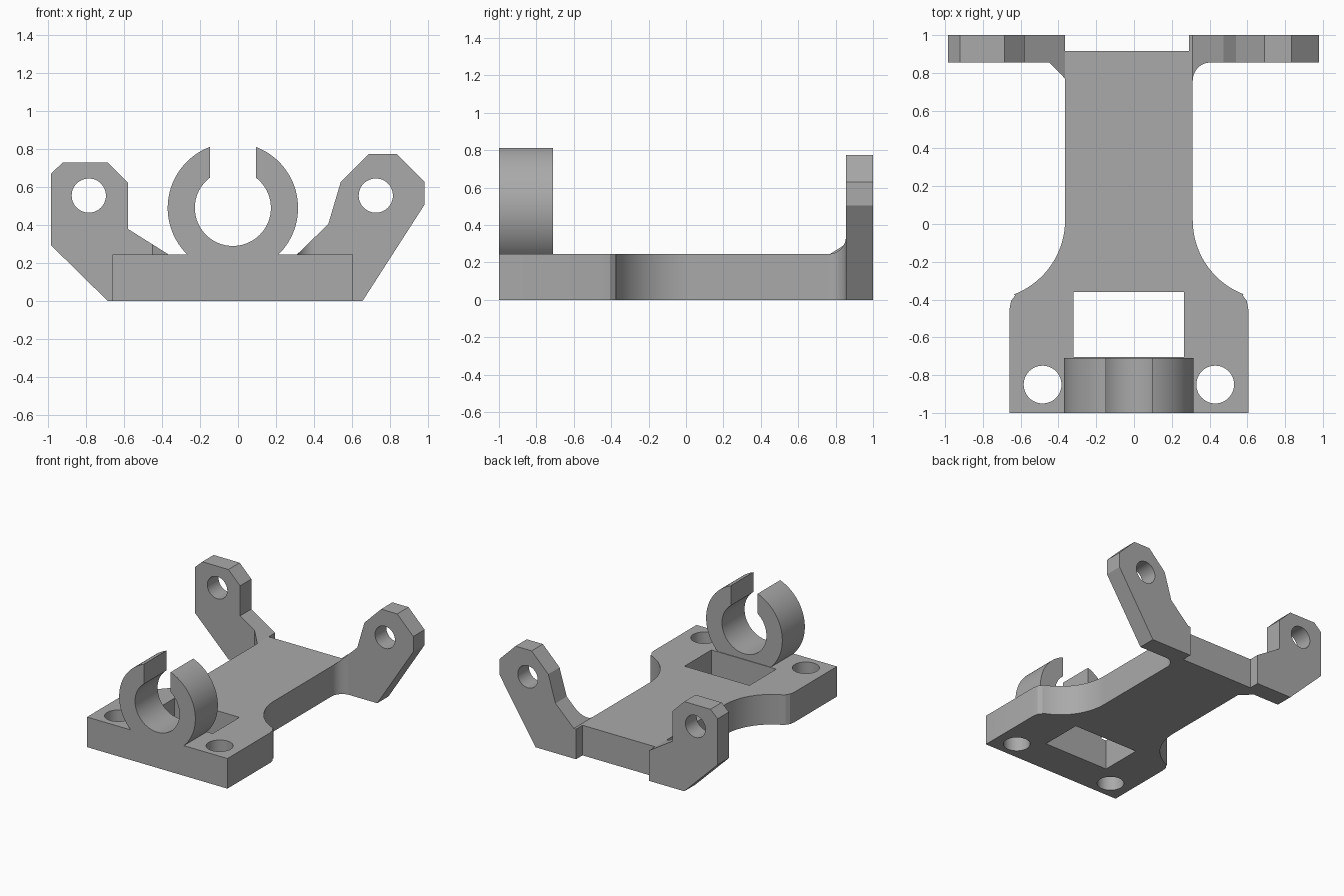
import bpy, bmesh
from math import cos, sin, radians, degrees, acos, asin

cube = bpy.data.objects.get("Cube")
if cube:
    bpy.data.objects.remove(cube)

grey = bpy.data.materials.new("plain_grey")
grey.use_nodes = True
grey.diffuse_color = (0.4, 0.4, 0.4, 1)
grey.node_tree.nodes["Principled BSDF"].inputs["Base Color"].default_value = (0.4, 0.4, 0.4, 1)

MID = -0.027      # centre line of plate and clip
TOP = 0.245       # plate thickness
BACK = 0.855      # front face of the arms


def arc(cx, cy, r, a0, a1, n=24):
    return [(cx + r * cos(radians(a0 + (a1 - a0) * i / n)),
             cy + r * sin(radians(a0 + (a1 - a0) * i / n))) for i in range(n + 1)]


def circle(cx, cy, r):
    return arc(cx, cy, r, 0, 360, 48)[:-1]


def finish(name, bm):
    bmesh.ops.remove_doubles(bm, verts=bm.verts, dist=0.0001)
    bmesh.ops.recalc_face_normals(bm, faces=bm.faces)
    mesh = bpy.data.meshes.new(name)
    bm.to_mesh(mesh)
    bm.free()
    mesh.materials.append(grey)
    obj = bpy.data.objects.new(name, mesh)
    bpy.context.collection.objects.link(obj)
    bpy.ops.object.select_all(action='DESELECT')
    obj.select_set(True)
    bpy.context.view_layer.objects.active = obj
    bpy.ops.object.shade_smooth_by_angle(angle=radians(25))
    return obj


def slab(name, loops, low, high, upright=False):
    """Extrude an outline with holes along z, or along y when upright."""
    curve = bpy.data.curves.new(name + "_outline", 'CURVE')
    curve.dimensions = '2D'
    curve.fill_mode = 'BOTH'
    curve.extrude = (high - low) / 2
    for loop in loops:
        spline = curve.splines.new('POLY')
        spline.points.add(len(loop) - 1)
        for point, (u, v) in zip(spline.points, loop):
            point.co = (u, v, 0, 1)
        spline.use_cyclic_u = True
    temp = bpy.data.objects.new(name + "_outline", curve)
    bpy.context.collection.objects.link(temp)
    bpy.context.view_layer.update()
    solid = temp.evaluated_get(bpy.context.evaluated_depsgraph_get())
    bm = bmesh.new()
    bm.from_mesh(solid.to_mesh())
    solid.to_mesh_clear()
    bpy.data.objects.remove(temp)
    bpy.data.curves.remove(curve)
    for v in bm.verts:
        x, y, z = v.co
        z += (low + high) / 2
        v.co = (x, z, y) if upright else (x, y, z)
    return finish(name, bm)


def gusset(name, outline, slope):
    """Corner fill whose top follows the sloping edge of its arm."""
    (x0, z0), (x1, z1) = slope
    bm = bmesh.new()
    low = [bm.verts.new((x, y, 0)) for x, y in outline]
    high = [bm.verts.new((x, y, z0 + (z1 - z0) * (x - x0) / (x1 - x0))) for x, y in outline]
    bm.faces.new(low)
    bm.faces.new(high)
    n = len(outline)
    for i in range(n):
        j = (i + 1) % n
        bm.faces.new((low[i], low[j], high[j], high[i]))
    return finish(name, bm)


# Base plate: mirrored waisted outline, window and two screw holes
half = [(0.632, -1), (0.632, -0.45), (0.624, -0.407), (0.602, -0.378)]
half += arc(0.758, 0.02, 0.42, 249, 180)
half += [(0.338, 0.917)]
outline = [(MID + x, y) for x, y in half] + [(MID - x, y) for x, y in reversed(half)]
window = [(MID + sx * 0.292, y) for sx, y in ((-1, -0.705), (1, -0.705), (1, -0.36), (-1, -0.36))]
slab("base_plate", [outline, window] + [circle(MID + s * 0.457, -0.85, 0.1) for s in (-1, 1)], 0, TOP)

# Open clip ring, flat where it meets the plate
CZ, R, r, GAP = 0.49, 0.343, 0.2, 0.121
outer, inner = degrees(acos(GAP / R)), degrees(acos(GAP / r))
foot = degrees(asin((CZ - TOP) / R))
ring = arc(MID, CZ, R, outer, -foot, 32)
ring += arc(MID, CZ, R, foot - 180, -180 - outer, 32)
ring += arc(MID, CZ, r, -180 - inner, inner, 64)
slab("clip_ring", [ring], -1, -0.71, upright=True)

# Back arms with pivot holes
right_arm = [(-0.685, 0), (-0.985, 0.295), (-0.985, 0.67), (-0.92, 0.73), (-0.685, 0.73),
             (-0.58, 0.625), (-0.58, 0.38), (-0.365, TOP), (-0.365, 0)]
slab("right_arm", [right_arm, circle(-0.785, 0.555, 0.09)], BACK, 1, upright=True)

left_arm = [(0.655, 0), (0.98, 0.505), (0.98, 0.63), (0.835, 0.775), (0.69, 0.775),
            (0.54, 0.625), (0.475, 0.405), (0.31, TOP), (0.29, TOP), (0.29, 0)]
slab("left_arm", [left_arm, circle(0.725, 0.555, 0.09)], BACK, 1, upright=True)

# Inner corners: straight chamfer on one arm, round fillet on the other
gusset("right_gusset", [(-0.365, 0.77), (-0.365, BACK), (-0.45, BACK)], ((-0.365, TOP), (-0.58, 0.38)))
gusset("left_fillet", arc(0.406, 0.76, 0.095, 180, 90, 12) + [(0.311, BACK)], ((0.311, TOP), (0.475, 0.405)))
